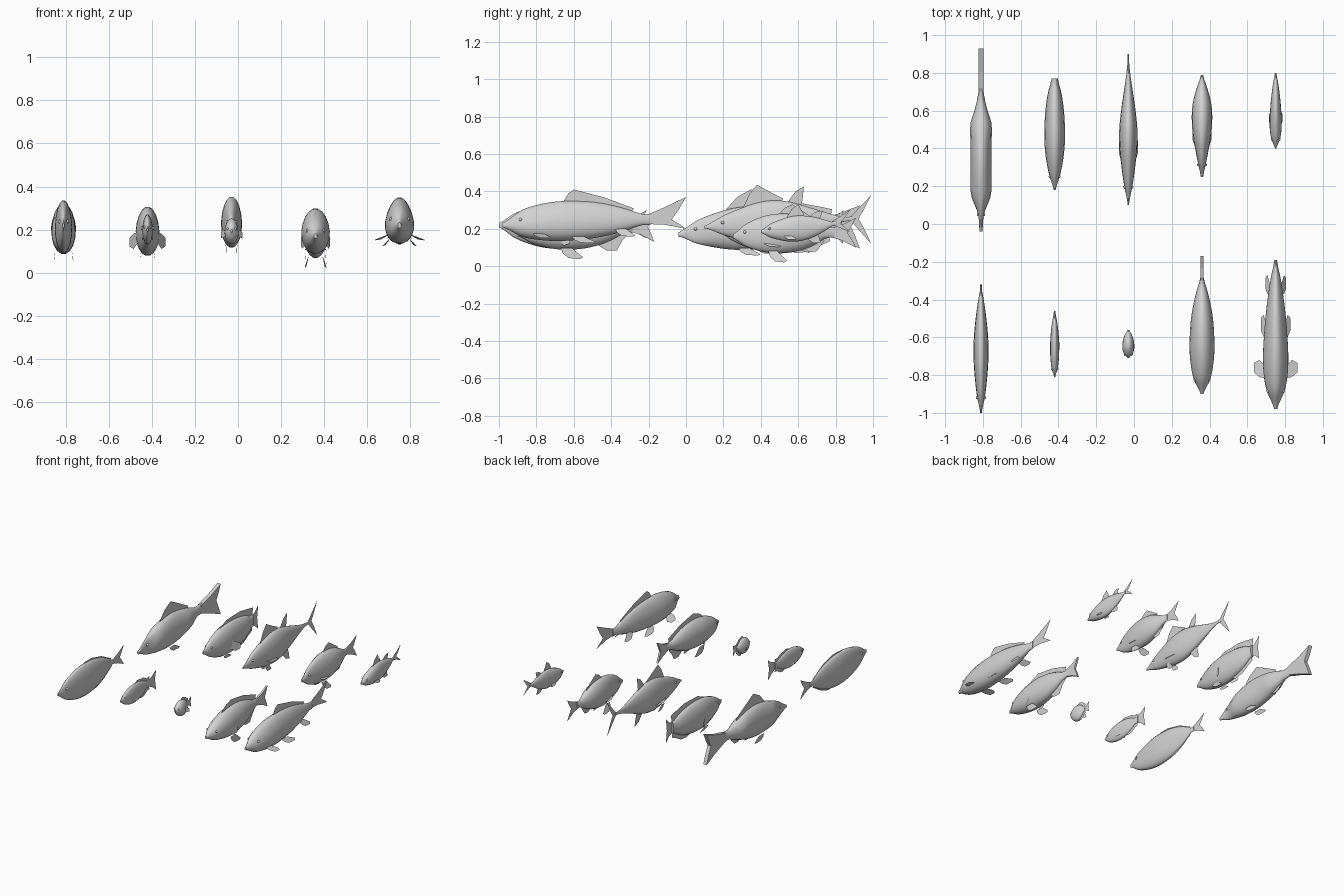
import bpy, bmesh, math

cube = bpy.data.objects.get("Cube")
if cube:
    bpy.data.objects.remove(cube)

grey = bpy.data.materials.new("plain grey")
grey.use_nodes = True
grey.diffuse_color = (0.65, 0.65, 0.65, 1)
grey.node_tree.nodes["Principled BSDF"].inputs["Base Color"].default_value = grey.diffuse_color

RINGS, SIDES = 28, 18
# Thickness along the body, from snout to tail stalk
DEEP = [.1, .55, .82, .97, 1, .93, .74, .42, 0]
SLIM = [.1, .52, .78, .95, 1, .9, .68, .38, 0]
TUNA = [.06, .45, .75, .97, 1, .8, .5, .2, 0]
ROUND = [.12, .66, .9, 1, .98, .9, .72, .45, .12]
BLOCK = [.15, .3, .92, 1, 1, 1, 1, .5, .2]
BLUNT = [.1, .5, .78, .95, 1, .96, .85, .64, .3]
TAPER = [.12, .72, .97, 1, .92, .8, .62, .4, .1]
BEAK = [.12, .38, .62, .85, .98, 1, .85, .5, .1]


def along(values, t):
    """Smooth curve through evenly spaced values."""
    s = min(max(t, 0), 1) * (len(values) - 1)
    i = min(int(s), len(values) - 2)
    f = s - i
    a, b, c, d = [values[min(max(i + k, 0), len(values) - 1)] for k in (-1, 0, 1, 2)]
    return b + f * (c - a + f * (2 * a - 5 * b + 4 * c - d + f * (3 * (b - c) + d - a))) / 2


def build(name, bm, smooth=False):
    bmesh.ops.recalc_face_normals(bm, faces=bm.faces)
    for f in bm.faces:
        f.smooth = smooth and len(f.verts) < SIDES
    mesh = bpy.data.meshes.new(name)
    bm.to_mesh(mesh)
    bm.free()
    mesh.materials.append(grey)
    obj = bpy.data.objects.new(name, mesh)
    bpy.context.collection.objects.link(obj)


class Fish:
    def __init__(self, name, x, head, stalk, snout, top, bottom, stalk_z, stalk_h, width,
                 depth=DEEP, plan=ROUND, sag=.08):
        self.name, self.x, self.head, self.stalk = name, x, head, stalk
        self.snout, self.mid, self.half = snout, (top + bottom) / 2, (top - bottom) / 2
        self.stalk_z, self.stalk_h, self.width = stalk_z, stalk_h, width
        self.depth, self.plan, self.sag = depth, plan, sag
        self.body()
        self.eyes()

    def section(self, y):
        """Middle height, half depth and half width at y."""
        t = (y - self.head) / (self.stalk - self.head)
        t = min(max(t, 0), 1)
        z = self.mid + (self.snout - self.mid) * (1 - t) ** 3 + (self.stalk_z - self.mid) * t ** 3
        h = max(self.half * along(self.depth, t), self.stalk_h * t)
        return z, h, max(self.width * along(self.plan, t), .004)

    def body(self):
        bm = bmesh.new()
        rings = []
        for i in range(RINGS + 1):
            y = self.head + (self.stalk - self.head) * (i / RINGS) ** 1.4
            z, h, w = self.section(y)
            angles = [2 * math.pi * k / SIDES for k in range(SIDES)]
            # The section is widest below the middle by the sag
            rings.append([bm.verts.new((self.x + w * math.cos(a) * (1 - self.sag * math.sin(a)), y,
                                        z + h * math.sin(a))) for a in angles])
        for a, b in zip(rings, rings[1:]):
            for k in range(SIDES):
                n = (k + 1) % SIDES
                bm.faces.new((a[k], a[n], b[n], b[k]))
        bm.faces.new(rings[0])
        bm.faces.new(rings[-1])
        build(self.name + "_body", bm, True)

    def eyes(self):
        y = self.head + .12 * (self.stalk - self.head)
        z, h, w = self.section(y)
        bm = bmesh.new()
        for side in (-1, 1):
            made = bmesh.ops.create_uvsphere(bm, u_segments=10, v_segments=6, radius=.05 * self.half + .003)
            bmesh.ops.translate(bm, verts=made["verts"], vec=(self.x + side * w * .87, y, z + h * .3))
        build(self.name + "_eyes", bm, True)

    def ridge(self, part, start, peak, end, rise, tail_rise=.01, side=1):
        """Upright fin on the back (side 1) or the belly (side -1)."""
        def at(y, out):
            z, h, _ = self.section(y)
            return self.x, y, z + side * (h + out)
        sunk = -.012
        points = [at(start, sunk), at((start + peak) / 2, rise * .62), at(peak, rise),
                  at((peak + end) / 2, rise * .4 + tail_rise * .6), at(end, tail_rise),
                  at(end - .01, sunk)]
        bm = bmesh.new()
        bm.faces.new([bm.verts.new(p) for p in points])
        build(self.name + "_" + part, bm)

    def tail(self, end, top, bottom, notch, thick=0):
        h, z, y = self.stalk_h, self.stalk_z, self.stalk
        span = end - y
        bm = bmesh.new()
        outline = [(y - .02, z + h * .8), (y + span * .4, z + (top - z) * .55), (end, top),
                   (end - span * notch * .5, z + (top - z) * .45), (end - span * notch, z),
                   (end - span * notch * .5, z + (bottom - z) * .45), (end, bottom),
                   (y + span * .4, z + (bottom - z) * .55), (y - .02, z - h * .8)]
        face = bm.faces.new([bm.verts.new((self.x - thick / 2, *p)) for p in outline])
        if thick:
            made = bmesh.ops.extrude_face_region(bm, geom=[face])["geom"]
            bmesh.ops.translate(bm, vec=(thick, 0, 0),
                                verts=[v for v in made if isinstance(v, bmesh.types.BMVert)])
        build(self.name + "_tail", bm)

    def pair(self, part, y, length, reach, drop, low=.6, upright=False):
        """Mirrored side fins; upright ones sweep back, the others spread and hang."""
        z, h, w = self.section(y)
        z, root = z - h * low, w * .7
        bm = bmesh.new()
        for side in (-1, 1):
            shape = [(0, 0, 0), (.6, .1, .5), (1, .35, .9), (1, .85, 1), (.6, 1, .85), (0, .5, 0)]
            bm.faces.new([bm.verts.new((self.x + side * (root + (reach - root) * u),
                                        y + length * (u if upright else v),
                                        z - drop * (v - .4 if upright else d)))
                          for u, v, d in shape])
        build(self.name + "_" + part, bm)


# Front row
f = Fish("bream", -.81, -1, -.32, .22, .335, .09, .22, .02, .04, DEEP, SLIM)
f.ridge("dorsal_fin", -.75, -.6, -.36, .012)
f.ridge("anal_fin", -.6, -.52, -.36, .012, side=-1)
f.tail(-.21, .3, .15, .45)

f = Fish("snapper", -.42, -.81, -.46, .2, .27, .13, .21, .028, .024)
f.ridge("dorsal_fin", -.68, -.53, -.46, .025, .02)
f.ridge("anal_fin", -.6, -.52, -.46, .03, .02, side=-1)
f.tail(-.38, .28, .125, .2)
f.pair("pectoral_fin", -.68, .06, .026, .03, .3)

f = Fish("sunfish", -.03, -.71, -.56, .195, .25, .13, .195, .018, .032)
f.ridge("dorsal_fin", -.67, -.58, -.555, .03, .02)
f.ridge("anal_fin", -.63, -.58, -.555, .03, .02, side=-1)
f.tail(-.52, .235, .155, .1)
f.pair("pectoral_fin", -.64, .03, .05, .04, .1, True)

f = Fish("perch", .36, -.9, -.28, .17, .3, .09, .21, .03, .066, DEEP, ROUND)
f.ridge("dorsal_fin", -.74, -.6, -.3, .045, .03)
f.ridge("anal_fin", -.48, -.37, -.31, .07, side=-1)
f.tail(-.17, .285, .13, .3, .014)
f.pair("pelvic_fin", -.67, .12, .05, .06, .9)
f.pair("pectoral_fin", -.7, .08, .068, .08, .3, True)

f = Fish("salmon", .75, -.98, -.19, .22, .355, .14, .25, .03, .066, ROUND, TAPER, .22)
f.ridge("dorsal_fin", -.66, -.6, -.28, .06, .015)
f.tail(0, .37, .2, .4)
f.pair("pectoral_fin", -.82, .1, .115, .03, .6)
f.pair("pelvic_fin", -.61, .13, .078, .035, .8)
f.pair("anal_fin", -.38, .11, .055, .045, .6)

# Back row
f = Fish("carp", -.81, -.04, .72, .17, .325, .09, .22, .04, .056, SLIM, BLOCK)
f.ridge("dorsal_fin", .2, .35, .56, .09, .015)
f.ridge("anal_fin", .5, .58, .62, .03, side=-1)
f.tail(.93, .325, .095, .25, .028)
f.pair("pelvic_fin", .28, .12, .045, .04, .9)

f = Fish("grouper", -.42, .18, .77, .19, .305, .075, .21, .045, .055, BLUNT, BLUNT)
f.ridge("dorsal_fin", .3, .62, .78, .04, .05)
f.ridge("anal_fin", .52, .66, .77, .035, .03, side=-1)
f.tail(.84, .3, .12, .15)
f.pair("pectoral_fin", .42, .09, .083, .08, .3, True)
f.pair("pelvic_fin", .38, .1, .03, .03, .9)

f = Fish("tuna", -.03, .1, .9, .21, .355, .12, .255, .012, .048, TUNA, TUNA)
f.ridge("dorsal_fin", .3, .38, .52, .095)
f.ridge("second_dorsal_fin", .54, .63, .62, .1)
f.ridge("anal_fin", .56, .66, .64, .1, side=-1)
f.tail(.99, .38, .12, .75)
f.pair("pectoral_fin", .33, .13, .05, .03, .4)
f.pair("pelvic_fin", .34, .07, .02, .05, .9)

f = Fish("bass", .36, .25, .79, .16, .285, .07, .18, .028, .054, DEEP, BEAK)
f.ridge("dorsal_fin", .49, .57, .68, .05)
f.ridge("anal_fin", .62, .7, .74, .04, side=-1)
f.tail(.91, .26, .1, .4)
f.pair("pelvic_fin", .44, .1, .05, .06, .9)
f.pair("pectoral_fin", .41, .1, .05, .03, .4)

f = Fish("mackerel", .75, .4, .8, .185, .27, .13, .23, .012, .032, SLIM, TAPER)
f.ridge("dorsal_fin", .53, .6, .63, .06)
f.ridge("second_dorsal_fin", .65, .73, .72, .045)
f.ridge("anal_fin", .64, .72, .71, .05, side=-1)
f.tail(.88, .305, .18, .7)
f.pair("pectoral_fin", .52, .07, .036, .03, .4)
